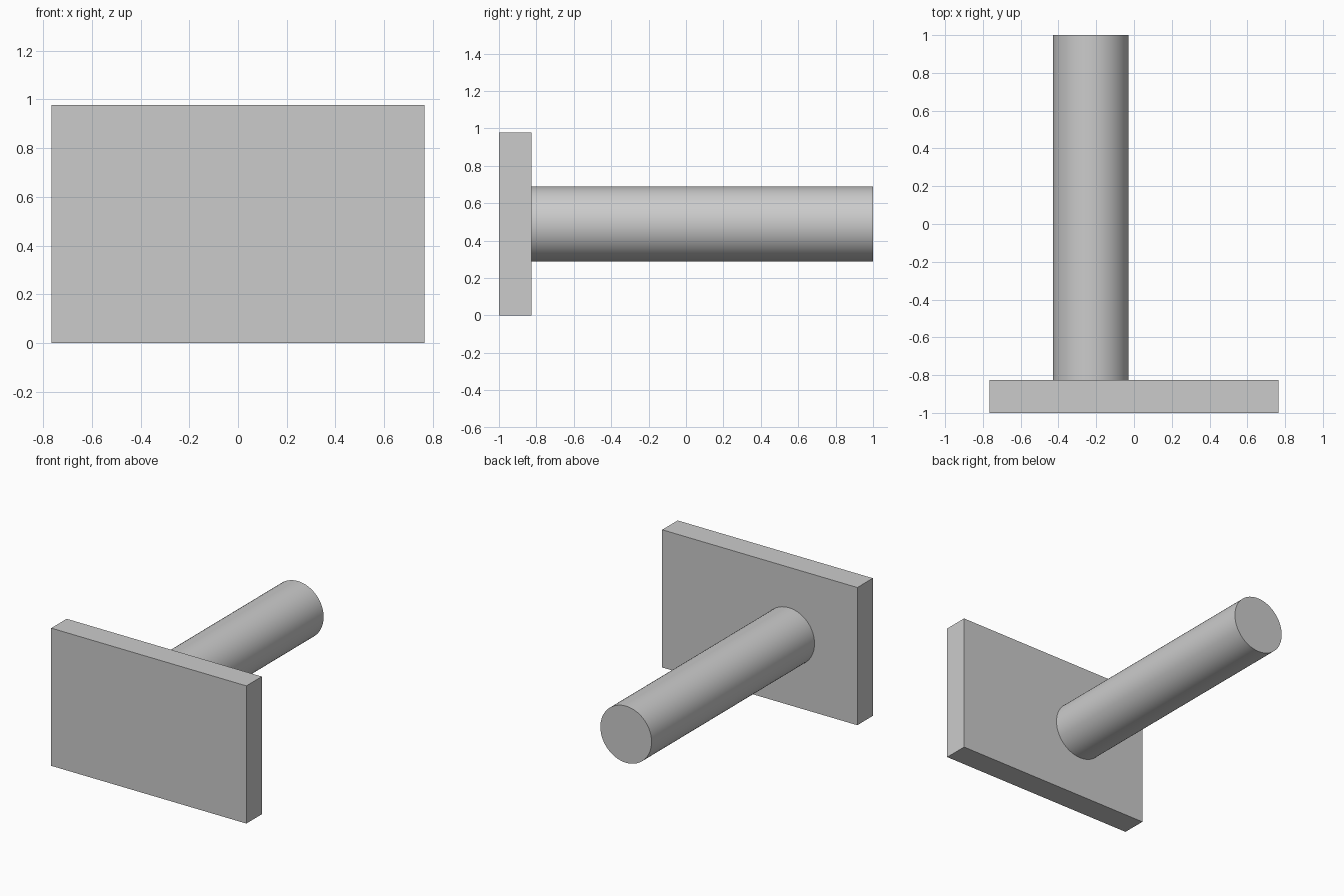
import bpy
import math

if "Cube" in bpy.data.objects:
    bpy.data.objects.remove(bpy.data.objects["Cube"])

grey = bpy.data.materials.new("light grey")
grey.diffuse_color = (0.6, 0.6, 0.6, 1)
grey.use_nodes = True
grey.node_tree.nodes["Principled BSDF"].inputs["Base Color"].default_value = grey.diffuse_color

PLATE_W, PLATE_H = 1.532, 0.977
FRONT, PLATE_BACK, ROD_END = -1.0, -0.827, 1.0

# Rectangular plate at the front
bpy.ops.mesh.primitive_cube_add(size=1, location=(0, (FRONT + PLATE_BACK) / 2, PLATE_H / 2))
plate = bpy.context.object
plate.name = "plate"
plate.scale = (PLATE_W, PLATE_BACK - FRONT, PLATE_H)
bpy.ops.object.transform_apply(location=False, rotation=False, scale=True)
plate.data.materials.append(grey)

# Round rod reaching back from the plate, left of centre
bpy.ops.mesh.primitive_cylinder_add(
    vertices=64, radius=0.201, depth=ROD_END - PLATE_BACK,
    location=(-0.229, (PLATE_BACK + ROD_END) / 2, 0.489),
    rotation=(math.pi / 2, 0, 0))
rod = bpy.context.object
rod.name = "rod"
rod.data.materials.append(grey)
bpy.ops.object.shade_smooth_by_angle(angle=math.radians(30))
